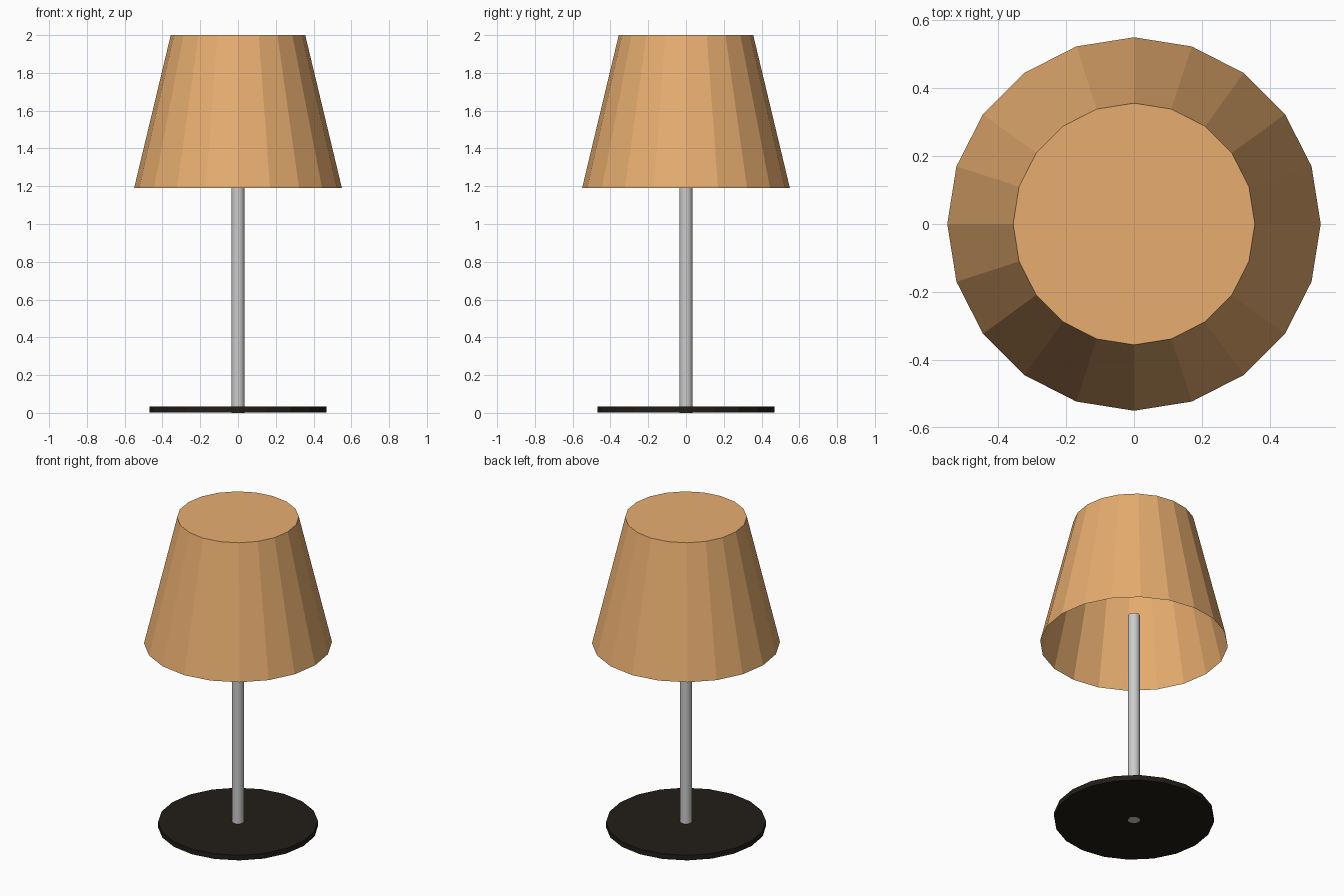
import bpy, bmesh
from math import radians

if "Cube" in bpy.data.objects:
    bpy.data.objects.remove(bpy.data.objects["Cube"])

SIDES = 20


def material(name, rgb):
    mat = bpy.data.materials.new(name)
    mat.diffuse_color = (*rgb, 1.0)
    mat.use_nodes = True
    mat.node_tree.nodes["Principled BSDF"].inputs["Base Color"].default_value = mat.diffuse_color
    return mat


def round_part(name, r_bottom, r_top, z0, z1, mat=None, open_bottom=False, smooth=False):
    """Upright cylinder or cone section with a vertex on each axis."""
    bm = bmesh.new()
    bmesh.ops.create_cone(bm, cap_ends=True, segments=SIDES,
                          radius1=r_bottom, radius2=r_top, depth=z1 - z0)
    bmesh.ops.translate(bm, verts=bm.verts, vec=(0, 0, (z0 + z1) / 2))
    if open_bottom:
        caps = [f for f in bm.faces if f.normal.z < -0.9]
        bmesh.ops.delete(bm, geom=caps, context='FACES_ONLY')
    mesh = bpy.data.meshes.new(name)
    bm.to_mesh(mesh)
    bm.free()
    obj = bpy.data.objects.new(name, mesh)
    bpy.context.collection.objects.link(obj)
    if mat:
        mesh.materials.append(mat)
    if smooth:
        bpy.ops.object.select_all(action='DESELECT')
        obj.select_set(True)
        bpy.context.view_layer.objects.active = obj
        bpy.ops.object.shade_smooth_by_angle(angle=radians(40))
    return obj


fabric = material("shade_fabric", (0.80, 0.42, 0.16))
dark = material("dark_base", (0.016, 0.012, 0.008))

# Thin disc foot, raised a hair so the stem end shows underneath
round_part("base", 0.468, 0.468, 0.002, 0.035, dark)
# Stem ends inside the shade
round_part("stem", 0.035, 0.035, 0.0, 1.38, smooth=True)
# Tapered shade: closed top, open bottom
round_part("lampshade", 0.55, 0.356, 1.19, 2.0, fabric, open_bottom=True)
